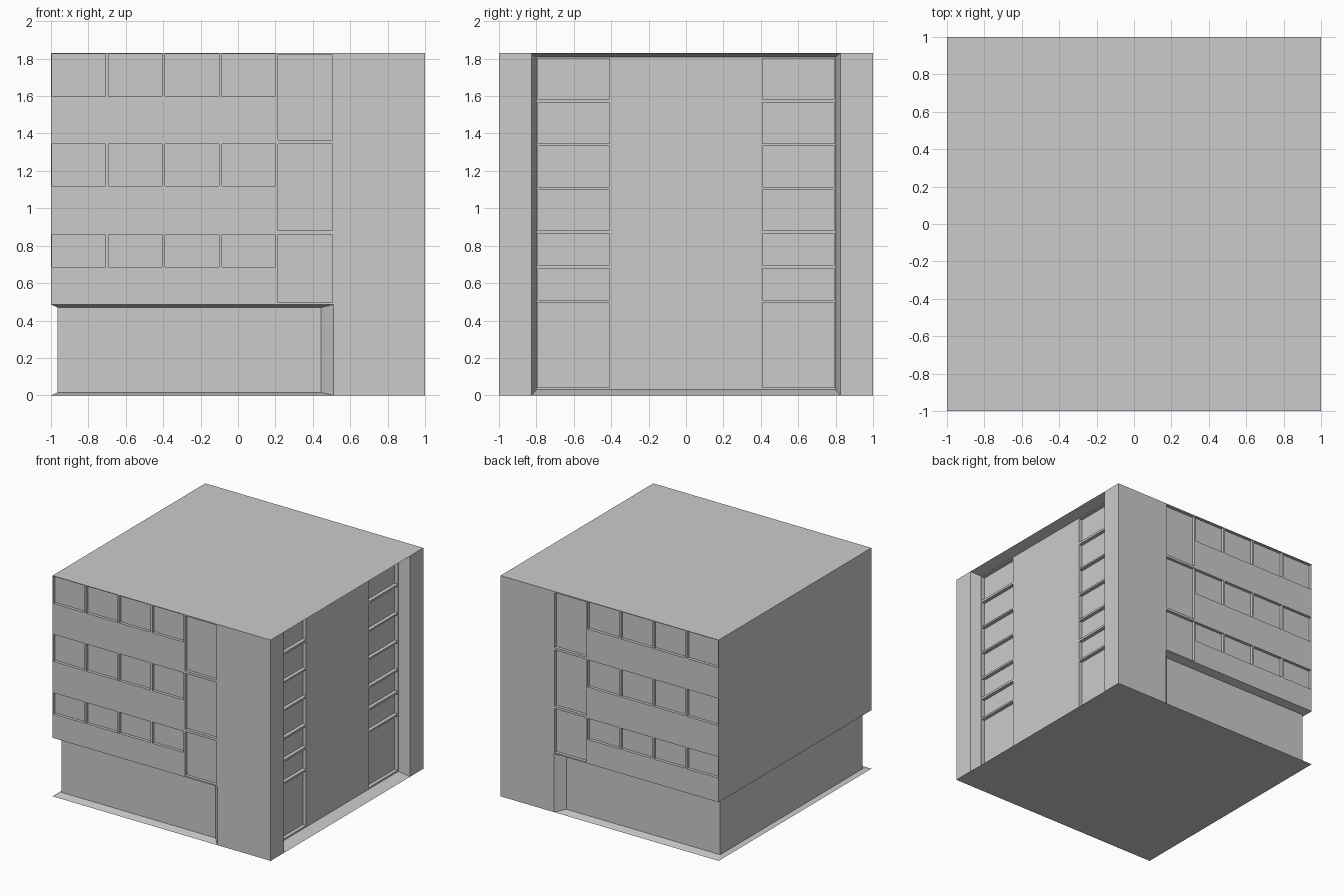
import bpy, bmesh
from mathutils import Vector

if "Cube" in bpy.data.objects:
    bpy.data.objects.remove(bpy.data.objects["Cube"])

H = 1.83          # building height
BASE = 0.485      # top of the recessed ground floor


def part(name, build):
    """Build the y < 0 half of a part and mirror it to the back."""
    bm = bmesh.new()
    build(bm)
    bmesh.ops.remove_doubles(bm, verts=bm.verts, dist=1e-5)
    me = bpy.data.meshes.new(name)
    bm.to_mesh(me)
    bm.free()
    ob = bpy.data.objects.new(name, me)
    bpy.context.collection.objects.link(ob)
    mod = ob.modifiers.new("Mirror", 'MIRROR')
    mod.use_axis = (False, True, False)
    return ob


def quad(bm, pts, facing):
    """One flat face, turned to look along 'facing'."""
    f = bm.faces.new([bm.verts.new(p) for p in pts])
    f.normal_update()
    if f.normal.dot(Vector(facing)) < 0:
        f.normal_flip()


def panelled(bm, rect, panels, depth, place, facing):
    """Wall rectangle (u0, u1, z0, z1) with sunk panels; place(u, d, z) -> point."""
    us = sorted({*rect[:2], *(u for p in panels for u in p[:2])})
    zs = sorted({*rect[2:], *(z for p in panels for z in p[2:])})
    for a, b in zip(us, us[1:]):
        for c, d in zip(zs, zs[1:]):
            u, z = (a + b) / 2, (c + d) / 2
            if not any(p[0] < u < p[1] and p[2] < z < p[3] for p in panels):
                quad(bm, [place(a, 0, c), place(b, 0, c), place(b, 0, d), place(a, 0, d)], facing)
    for a, b, c, d in panels:
        ring = [(a, c), (b, c), (b, d), (a, d)]
        quad(bm, [place(u, depth, z) for u, z in ring], facing)
        mid = place((a + b) / 2, depth / 2, (c + d) / 2)
        for (u, z), (v, w) in zip(ring, ring[1:] + ring[:1]):
            edge = place((u + v) / 2, depth / 2, (z + w) / 2)
            quad(bm, [place(u, 0, z), place(v, 0, w), place(v, depth, w), place(u, depth, z)],
                 Vector(mid) - Vector(edge))


def front_wall(bm):
    # four window columns in three rows, plus a tall column
    cols = [(-0.995 + 0.303 * i, -0.708 + 0.303 * i) for i in range(4)]
    rows = [(1.60, 1.825), (1.12, 1.345), (0.685, 0.86)]
    tall = [(1.365, 1.82), (0.88, 1.345), (0.495, 0.86)]
    panels = [c + r for c in cols for r in rows] + [(0.214, 0.505) + t for t in tall]
    place = lambda u, d, z: (u, -1 + d, z)
    panelled(bm, (-1, 1, BASE, H), panels, 0.025, place, (0, -1, 0))
    panelled(bm, (0.51, 1, 0, BASE), [], 0, place, (0, -1, 0))


def ground_floor_recess(bm):
    # splayed recess running along the front and round the left side
    x0, x1, y1, zb, zt = -0.965, 0.445, -0.93, 0.015, 0.47
    quad(bm, [(x0, y1, zb), (x1, y1, zb), (x1, y1, zt), (x0, y1, zt)], (0, -1, 0))
    quad(bm, [(x0, y1, zb), (x0, 0, zb), (x0, 0, zt), (x0, y1, zt)], (-1, 0, 0))
    quad(bm, [(0.51, -1, 0), (x1, y1, zb), (x1, y1, zt), (0.51, -1, BASE)], (-1, -1, 0))
    for z, zi, up in ((0, zb, 1), (BASE, zt, -1)):
        quad(bm, [(-1, -1, z), (0.51, -1, z), (x1, y1, zi), (x0, y1, zi)], (0, 0, up))
        quad(bm, [(-1, -1, z), (x0, y1, zi), (x0, 0, zi), (-1, 0, z)], (0, 0, up))


def right_bay(bm):
    # corner pier, splayed reveal and the panelled wall at the back of the bay
    xi, yo, yi, zb, zt = 0.91, -0.826, -0.80, 0.03, 1.808
    quad(bm, [(1, -1, 0), (1, yo, 0), (1, yo, H), (1, -1, H)], (1, 0, 0))
    quad(bm, [(1, yo, 0), (xi, yi, zb), (xi, yi, zt), (1, yo, H)], (0, 1, 0))
    for z, zi, up in ((0, zb, 1), (H, zt, -1)):
        quad(bm, [(1, yo, z), (xi, yi, zi), (xi, 0, zi), (1, 0, z)], (0, 0, up))
    rows = [(1.585, 1.80), (1.346, 1.566), (1.114, 1.333), (0.88, 1.10),
            (0.697, 0.864), (0.51, 0.678), (0.043, 0.495)]
    panelled(bm, (yi, 0, zb, zt), [(-0.794, -0.408) + r for r in rows], 0.03,
             lambda u, d, z: (xi - d, u, z), (1, 0, 0))


def left_wall(bm):
    quad(bm, [(-1, -1, BASE), (-1, 0, BASE), (-1, 0, H), (-1, -1, H)], (-1, 0, 0))


def slab(z, up):
    return lambda bm: quad(bm, [(-1, -1, z), (1, -1, z), (1, 0, z), (-1, 0, z)], (0, 0, up))


part("front_and_back_walls", front_wall)
part("ground_floor_recess", ground_floor_recess)
part("right_bay", right_bay)
part("left_wall", left_wall)
part("roof", slab(H, 1))
part("floor", slab(0, -1))
